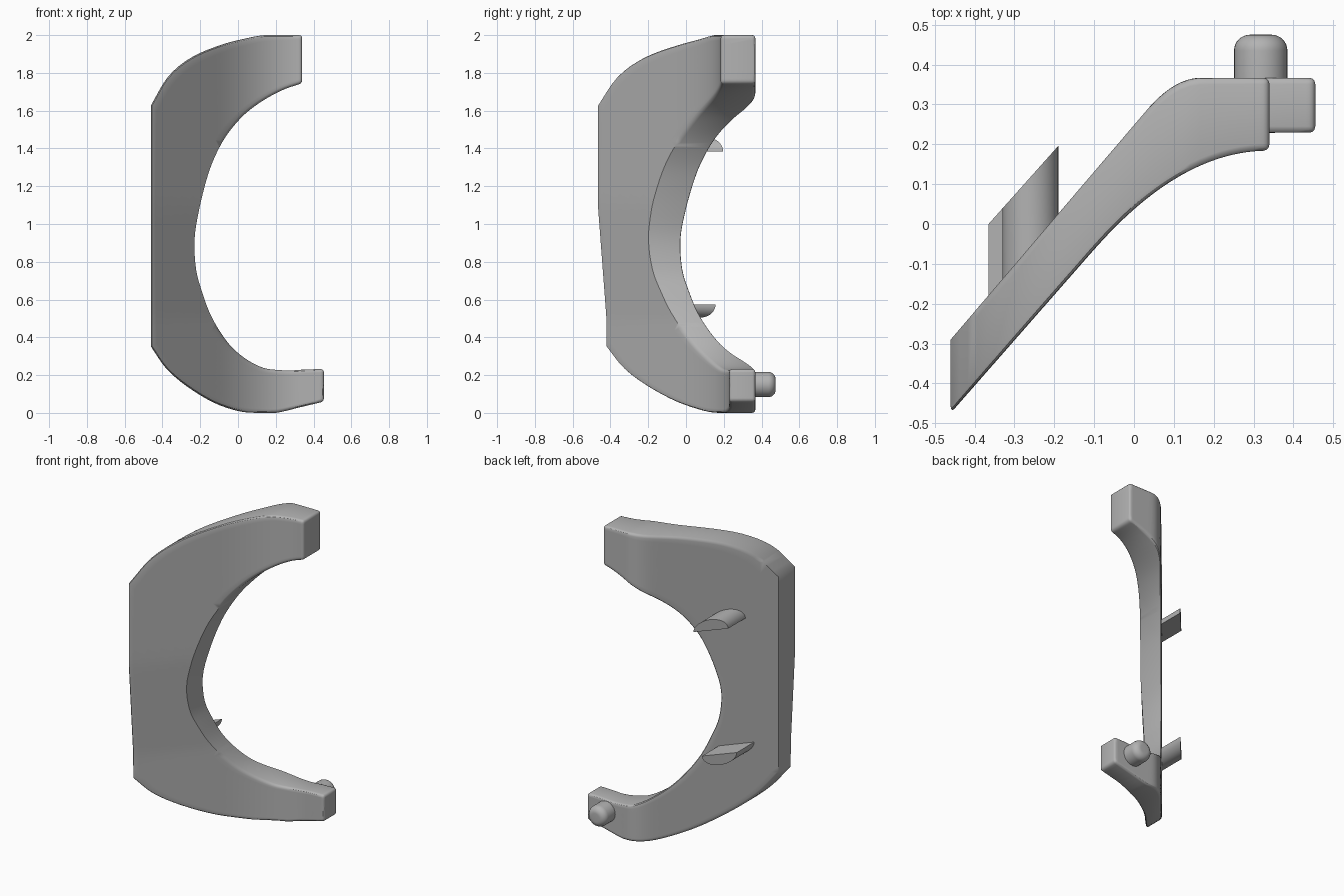
import bpy, bmesh, math
from mathutils import Vector

if "Cube" in bpy.data.objects:
    bpy.data.objects.remove(bpy.data.objects["Cube"])

grey = bpy.data.materials.new("plain grey")
grey.use_nodes = True
colour = (0.45, 0.45, 0.45, 1)
grey.diffuse_color = colour
grey.node_tree.nodes["Principled BSDF"].inputs["Base Color"].default_value = colour


def finish(name, bm, bevel=0, segments=3, limit=50):
    """Turn a bmesh into a shaded object with optional rounded edges."""
    bmesh.ops.recalc_face_normals(bm, faces=bm.faces)
    mesh = bpy.data.meshes.new(name)
    bm.to_mesh(mesh)
    bm.free()
    mesh.materials.append(grey)
    ob = bpy.data.objects.new(name, mesh)
    bpy.context.collection.objects.link(ob)
    bpy.ops.object.select_all(action='DESELECT')
    ob.select_set(True)
    bpy.context.view_layer.objects.active = ob
    if bevel:
        mod = ob.modifiers.new("rounded edges", 'BEVEL')
        mod.width = bevel
        mod.segments = segments
        mod.limit_method = 'ANGLE'
        mod.angle_limit = math.radians(limit)
        bpy.ops.object.modifier_apply(modifier=mod.name)
    bpy.ops.object.shade_smooth_by_angle(angle=math.radians(30))
    return ob


def spline(points, steps=4):
    """Smooth curve through the points, keeping both ends."""
    pts = [Vector(p) for p in points]
    pts = [pts[0] * 2 - pts[1]] + pts + [pts[-1] * 2 - pts[-2]]
    out = []
    for a, b, c, d in zip(pts, pts[1:], pts[2:], pts[3:]):
        for i in range(steps):
            t = i / steps
            out.append(b + (c - a) * t / 2 + (a * 2 - b * 5 + c * 4 - d) * t * t / 2
                       + (b * 3 - a - c * 3 + d) * t ** 3 / 2)
    return out + [pts[-2]]


def back_y(x):
    """Back face: a slanted plane blending into a flat one."""
    slant, flat, blend = -0.29 + (x + 0.46) * 1.17, 0.367, 0.08
    h = max(blend - abs(slant - flat), 0) / blend
    return min(slant, flat) - h * h * blend / 4


def front_y(x, z):
    """Front face: slanted, flattening towards the tips, thinner low down."""
    u = max(min(x, 0.34) + 0.1, 0)
    thin = 0.045 * min(max((1.1 - z) / 0.6, 0), 1)
    return -0.064 + 1.14 * (min(x, 0.34) + 0.1) - 1.31 * u * u + thin


# C-shaped body: outline stations running from the upper to the lower tip
outer_top = [(.34, 2), (.24, 2), (.14, 2), (.03, 1.98), (-.1, 1.945),
             (-.25, 1.88), (-.37, 1.78), (-.46, 1.63)]
outer_side = [(-.46, z) for z in (1.63, 1.35, 1.1, .8, .55, .35)]
outer_low = [(-.46, .35), (-.38, .235), (-.27, .14), (-.13, .055), (0, .01),
             (.1, 0), (.2, 0), (.33, .03), (.455, .06)]
inner_edge = [(.34, 1.745), (.25, 1.715), (.16, 1.67), (.07, 1.61), (0, 1.545),
              (-.07, 1.455), (-.125, 1.35), (-.165, 1.24), (-.205, 1.08),
              (-.23, .92), (-.222, .76), (-.19, .64), (-.15, .53), (-.095, .43),
              (-.03, .345), (.05, .28), (.13, .24), (.2, .228), (.28, .225),
              (.36, .23), (.455, .232)]
outer = spline(outer_top)[:-1] + spline(outer_side)[:-1] + spline(outer_low)
inner = spline(inner_edge)

bm = bmesh.new()
across = 10
rings = []
for o, i in zip(outer, inner):
    row = [o.lerp(i, k / across) for k in range(across + 1)]
    row = [(x, min(max(z, 0), 2)) for x, z in row]
    front = [bm.verts.new((x, front_y(x, z), z)) for x, z in row]
    back = [bm.verts.new((x, back_y(x), z)) for x, z in row]
    rings.append(front + back[::-1])
for r, s in zip(rings, rings[1:]):
    for k in range(len(r)):
        n = (k + 1) % len(r)
        bm.faces.new((r[k], r[n], s[n], s[k]))
bm.faces.new(rings[0])
bm.faces.new(rings[-1])
finish("curved_body", bm, bevel=0.016)


# Half-round locating tabs on the back, ends cut parallel to the slanted face
def half_round_tab(name, cx, cz, direction, radius=0.07, sides=20):
    bm = bmesh.new()
    loops = [[], []]
    for k in range(sides + 1):
        a = math.pi * k / sides
        x = cx + radius * math.cos(a)
        z = cz + direction * radius * math.sin(a)
        loops[0].append(bm.verts.new((x, back_y(x) - 0.04, z)))
        loops[1].append(bm.verts.new((x, 1.12 * (x + 0.365), z)))
    for loop in loops:
        bm.faces.new(loop)
    for k in range(sides + 1):
        n = (k + 1) % (sides + 1)
        bm.faces.new((loops[0][k], loops[0][n], loops[1][n], loops[1][k]))
    finish(name, bm)


half_round_tab("upper_tab", -0.26, 1.385, 1)
half_round_tab("lower_tab", -0.295, 0.575, -1)

# Round pin behind the lower tip, with a domed end
bm = bmesh.new()
profile = [(0, 0.34), (0.067, 0.34)]
for k in range(9):
    a = math.pi / 2 * k / 8
    profile.append((0.027 + 0.04 * math.cos(a), 0.435 + 0.04 * math.sin(a)))
profile.append((0, 0.475))
verts = [bm.verts.new((0.318 + r, y, 0.15)) for r, y in profile]
edges = [bm.edges.new(pair) for pair in zip(verts, verts[1:])]
bmesh.ops.spin(bm, geom=verts + edges, cent=(0.318, 0, 0.15), axis=(0, 1, 0),
               angle=math.tau, steps=32)
bmesh.ops.remove_doubles(bm, verts=bm.verts, dist=0.0005)
finish("round_pin", bm)
